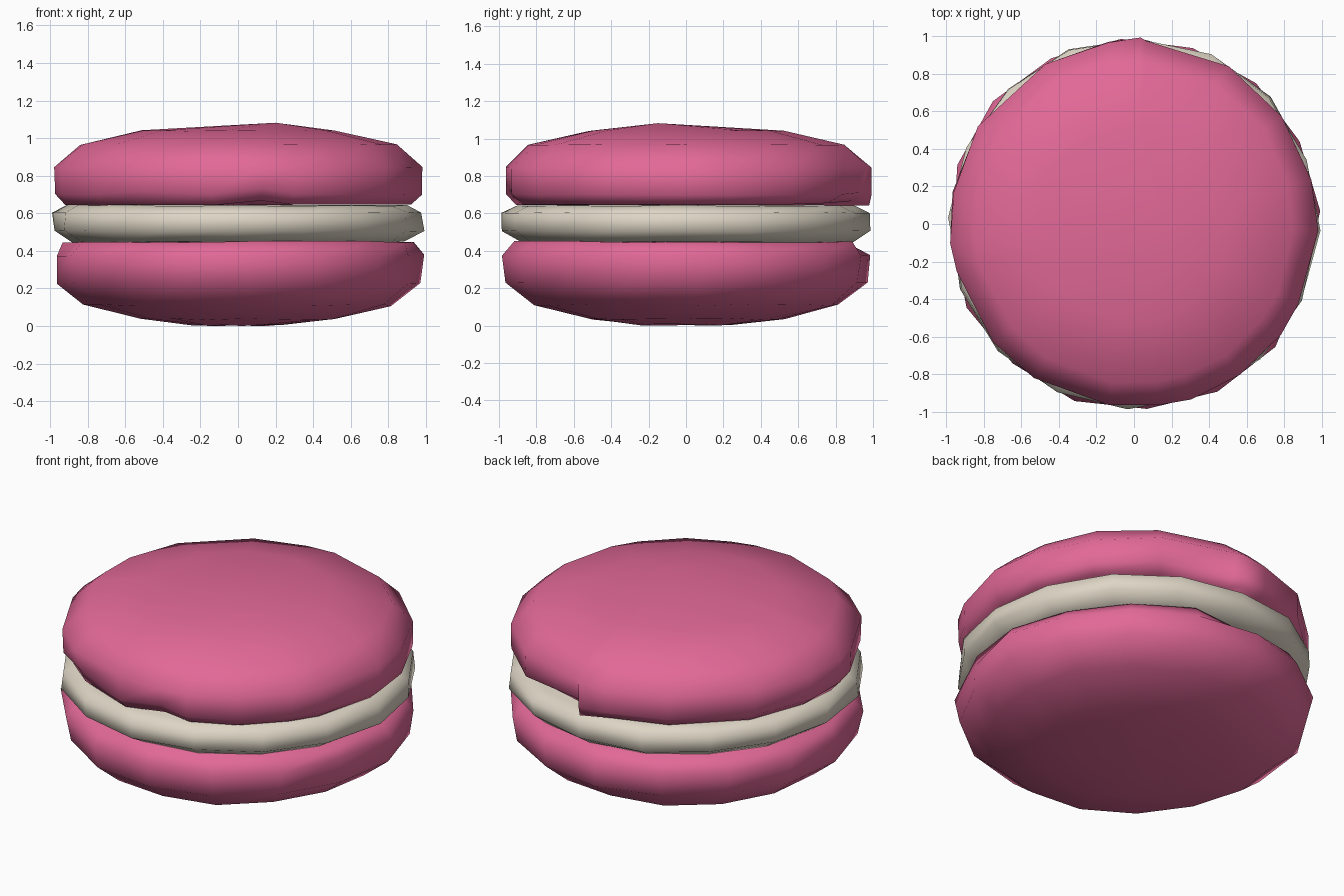
import bpy, bmesh, math, random
from mathutils import Vector

if "Cube" in bpy.data.objects:
    bpy.data.objects.remove(bpy.data.objects["Cube"], do_unlink=True)


def make_material(name, rgb):
    mat = bpy.data.materials.new(name)
    mat.use_nodes = True
    mat.diffuse_color = (*rgb, 1)
    mat.node_tree.nodes["Principled BSDF"].inputs["Base Color"].default_value = (*rgb, 1)
    return mat


def lathe(name, profile, angles, low, high, mat, seed, jitter=0.01, dents=()):
    """Close a hand-made round from (radius, height) rings, listed bottom to top.
    Dents are (angle index, ring index, radius factor, lift)."""
    rng = random.Random(seed)
    nudges = {(a, r): (f, lift) for a, r, f, lift in dents}
    bm = bmesh.new()
    rings = []
    for j, (radius, z) in enumerate(profile):
        ring = []
        for i, deg in enumerate(angles):
            factor, lift = nudges.get((i, j), (1, 0))
            rad = radius * factor + rng.uniform(-jitter, jitter)
            a = math.radians(deg)
            ring.append(bm.verts.new((rad * math.cos(a), rad * math.sin(a),
                                      z + lift + rng.uniform(-jitter, jitter) * 0.5)))
        rings.append(ring)
    n = len(angles)
    for lower, upper in zip(rings, rings[1:]):
        for i in range(n):
            k = (i + 1) % n
            bm.faces.new((lower[i], lower[k], upper[k], upper[i]))
    for ring, tip in ((rings[0], low), (rings[-1], high)):
        centre = bm.verts.new(Vector(tip))
        for i in range(n):
            bm.faces.new((ring[i], ring[(i + 1) % n], centre))
    bmesh.ops.recalc_face_normals(bm, faces=bm.faces)
    for face in bm.faces:
        face.smooth = True
    mesh = bpy.data.meshes.new(name)
    bm.to_mesh(mesh)
    bm.free()
    mesh.materials.append(mat)
    obj = bpy.data.objects.new(name, mesh)
    bpy.context.collection.objects.link(obj)
    return obj


pink = make_material("raspberry pink", (0.76, 0.14, 0.31))
cream = make_material("cream filling", (0.73, 0.67, 0.56))
even = [i * 360 / 16 for i in range(16)]

# Bottom shell, rounded underneath
lathe("bottom_shell",
      [(0.24, 0.005), (0.52, 0.035), (0.82, 0.11), (0.965, 0.23), (0.99, 0.375), (0.93, 0.447)],
      [a + 4 for a in even], (0, 0, 0.002), (0, 0, 0.45), pink, 3,
      dents=[(15, 4, 0.965, 0), (4, 5, 0.95, -0.01), (8, 4, 0.98, 0)])

# Cream disc between the shells
lathe("cream_filling",
      [(0.89, 0.445), (0.985, 0.505), (0.985, 0.605), (0.90, 0.642)],
      [a - 2 for a in even], (0, 0, 0.445), (0, 0, 0.645), cream, 8)

# Top shell, uneven outline with a small step at the back and nicks at the front
outline = [-2, 14, 36, 59, 86, 88, 98, 119, 148, 170, 186, 195, 220, 237, 262, 278, 288, 305, 323, 334]
lathe("top_shell",
      [(0.92, 0.645), (0.975, 0.70), (0.978, 0.845), (0.85, 0.965), (0.52, 1.04)],
      outline, (0, 0, 0.645), (0.2, -0.15, 1.082), pink, 5, jitter=0.006,
      dents=[(4, 0, 0.96, 0.02), (4, 1, 0.965, 0.01), (3, 0, 0.97, 0.01),
             (5, 0, 1.06, 0), (5, 1, 1.02, 0), (5, 2, 1.015, 0),
             (15, 0, 0.96, 0.02), (15, 1, 0.975, 0.03), (13, 1, 0.97, 0.02)])
